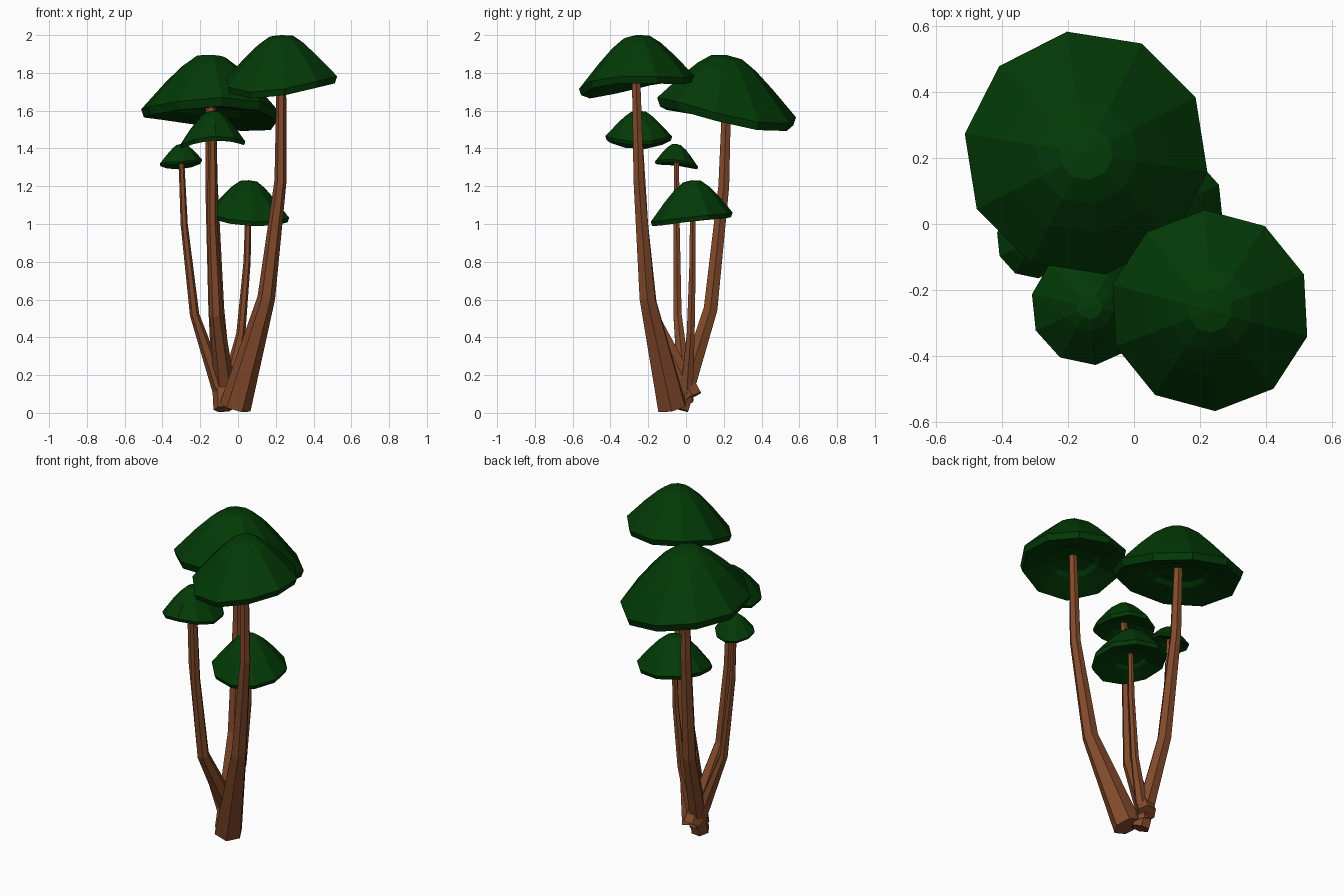
import bpy
import bmesh
from math import cos, sin, pi, radians
from mathutils import Vector

cube = bpy.data.objects.get("Cube")
if cube:
    bpy.data.objects.remove(cube)


def material(name, color):
    mat = bpy.data.materials.new(name)
    mat.use_nodes = True
    mat.diffuse_color = color
    mat.node_tree.nodes["Principled BSDF"].inputs["Base Color"].default_value = color
    return mat


GREEN = material("dark green cap", (0.001, 0.042, 0.002, 1))
BROWN = material("brown stem", (0.225, 0.068, 0.024, 1))

# Cap outline as (radius, height), in units of the cap radius
DOME = [(0.22, 0.85), (0.42, 0.71), (0.66, 0.48), (1.0, 0.12)]
UNDERSIDE = [(0.96, 0.0), (0.85, 0.01), (0.50, 0.08), (0.42, 0.14), (0.18, 0.17)]
CAP_SIDES = 10
STEM_SIDES = 6


def loft(name, rings, start, end, mat):
    """Join rings of points into a closed flat-shaded solid."""
    bm = bmesh.new()
    loops = [[bm.verts.new(p) for p in ring] for ring in rings]
    n = len(loops[0])
    for a, b in zip(loops, loops[1:]):
        for i in range(n):
            j = (i + 1) % n
            bm.faces.new((a[i], a[j], b[j], b[i]))
    for loop, tip in ((loops[0], start), (loops[-1], end)):
        v = bm.verts.new(tip)
        for i in range(n):
            bm.faces.new((loop[i], loop[(i + 1) % n], v))
    bmesh.ops.recalc_face_normals(bm, faces=bm.faces)
    mesh = bpy.data.meshes.new(name)
    bm.to_mesh(mesh)
    bm.free()
    mesh.materials.append(mat)
    obj = bpy.data.objects.new(name, mesh)
    bpy.context.collection.objects.link(obj)
    return obj


def add_cap(name, center, radius, slope, sag, turn):
    """Ten-sided hollow dome, leaning along slope, edges warped by sag."""
    def point(r, h, a=0.0):
        x, y = r * cos(a), r * sin(a)
        lean = radius * (x * slope[0] + y * slope[1])
        droop = sag[0] * x * x + sag[1] * y * y + sag[2] * x * y
        return Vector(center) + Vector((x * radius, y * radius,
                                        h * radius + lean - droop))

    angles = [radians(turn) + 2 * pi * i / CAP_SIDES for i in range(CAP_SIDES)]
    rings = [[point(r, h, a) for a in angles] for r, h in DOME + UNDERSIDE]
    loft(name, rings, point(0, 0.88), point(0, 0.18), GREEN)


def add_stem(name, path, radii):
    """Tapered six-sided tube along a bent path."""
    pts = [Vector(p) for p in path]
    rings = []
    for i, p in enumerate(pts):
        before, after = pts[max(i - 1, 0)], pts[min(i + 1, len(pts) - 1)]
        along = (after - before).normalized()
        u = Vector((0, 1, 0)).cross(along).normalized()
        v = along.cross(u)
        rings.append([p + radii[i] * (u * cos(a) + v * sin(a))
                      for a in (2 * pi * k / STEM_SIDES for k in range(STEM_SIDES))])
    loft(name, rings, pts[0], pts[-1], BROWN)


# name: cap centre, cap radius, cap slope, cap sag, cap turn, stem path, stem radii
MUSHROOMS = {
    "tall_front": ((0.23, -0.262, 1.732), 0.305, (0.05, 0.12), (0.0, 0.02, 0.04), 93,
                   [(-0.015, -0.075, 0.03), (0.15, -0.205, 0.61),
                    (0.225, -0.25, 1.23), (0.23, -0.265, 1.8)],
                   (0.084, 0.047, 0.032, 0.025)),
    "wide_back": ((-0.145, 0.215, 1.567), 0.372, (-0.05, -0.15), (0.02, 0.0, 0.04), 99,
                  [(-0.075, -0.035, 0.02), (-0.115, 0.13, 0.55),
                   (-0.14, 0.2, 1.2), (-0.145, 0.215, 1.65)],
                  (0.055, 0.042, 0.033, 0.027)),
    "middle_front": ((-0.135, -0.25, 1.443), 0.178, (0.06, 0.0), (0.04, 0.0, 0.0), 96,
                     [(-0.065, 0.033, 0.085), (-0.115, -0.18, 0.52),
                      (-0.135, -0.225, 1.0), (-0.135, -0.25, 1.48)],
                     (0.058, 0.036, 0.028, 0.022)),
    "small_right": ((-0.302, -0.05, 1.322), 0.115, (0.08, -0.12), (0.005, 0.02, 0.0), 96,
                    [(-0.075, 0.0, 0.065), (-0.23, -0.045, 0.52),
                     (-0.285, -0.05, 1.0), (-0.3, -0.05, 1.345)],
                    (0.045, 0.025, 0.019, 0.015)),
    "low_left": ((0.058, 0.03, 1.04), 0.218, (-0.06, 0.11), (0.015, 0.03, 0.0), 96,
                 [(-0.07, 0.0, 0.06), (0.015, 0.025, 0.42),
                  (0.048, 0.035, 0.8), (0.055, 0.035, 1.08)],
                 (0.04, 0.024, 0.019, 0.016)),
}

for name, (center, radius, slope, sag, turn, path, radii) in MUSHROOMS.items():
    add_cap(name + "_cap", center, radius, slope, sag, turn)
    add_stem(name + "_stem", path, radii)
